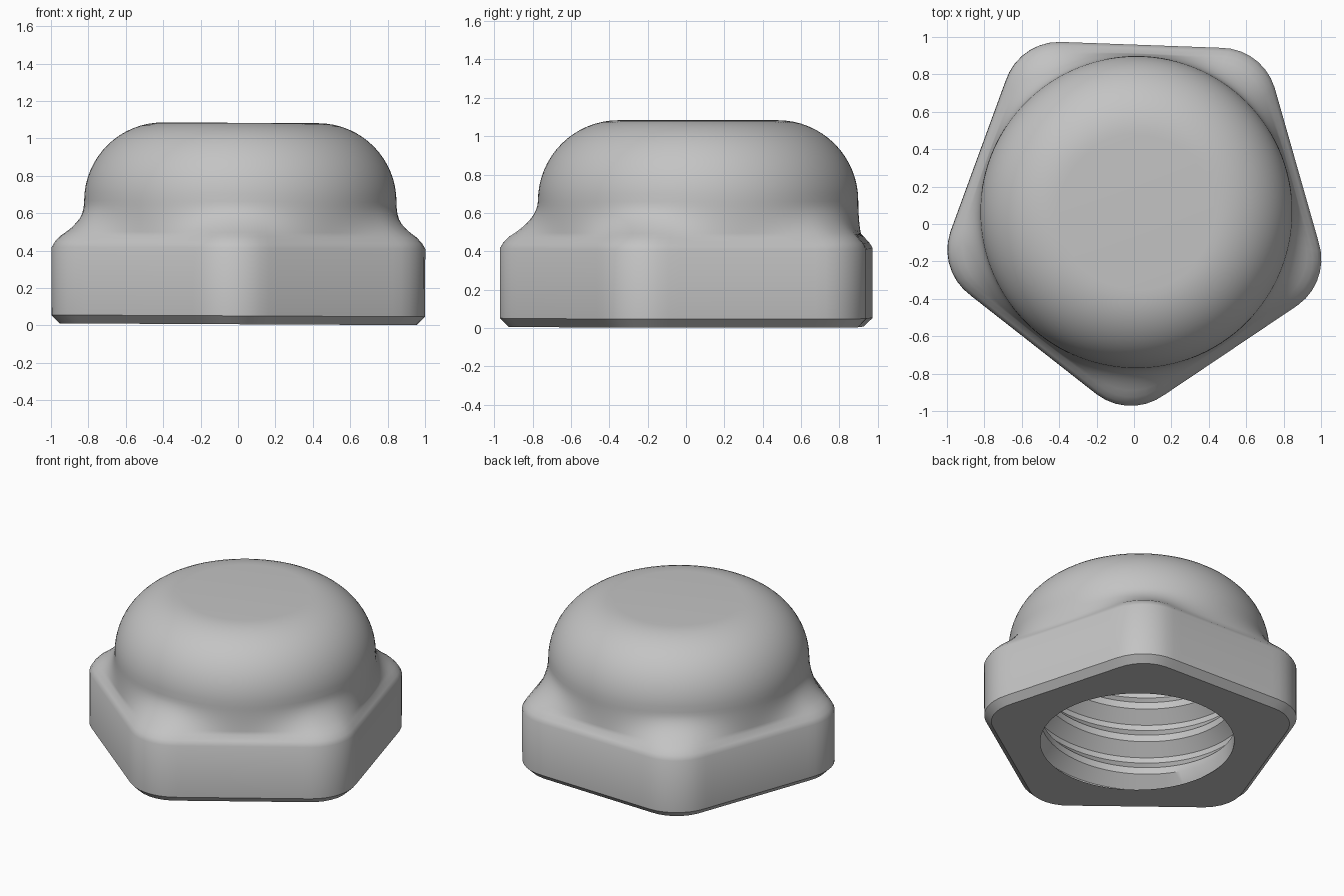
import bpy, bmesh, math
from math import sin, cos, pi, radians

cube = bpy.data.objects.get("Cube")
if cube:
    bpy.data.objects.remove(cube, do_unlink=True)

COLS = 120
APOTHEM, CORNER, TURN = 0.895, 0.30, radians(-92.1)
DOME_R, DOME_ARC, DOME_Z = 0.835, 0.42, 0.657
BORE_R, BORE_TOP, BORE_Y = 0.62, 0.85, -0.02
DEPTH, PITCH, START = 0.075, 0.24, 0.107
HALF = pi / 5

steel = bpy.data.materials.new("plain grey")
steel.use_nodes = True
grey = (0.55, 0.55, 0.55, 1)
steel.diffuse_color = grey
steel.node_tree.nodes["Principled BSDF"].inputs["Base Color"].default_value = grey


def pentagon(a, inset=0.0):
    """Radius of the rounded pentagon, offset inward, at angle a."""
    d = abs((a - TURN + HALF) % (2 * HALF) - HALF)
    c = (APOTHEM - CORNER) / cos(HALF)
    r = CORNER - inset
    if d < math.atan2(r * sin(HALF), c + r * cos(HALF)):
        return c * cos(d) + math.sqrt(r * r - (c * sin(d)) ** 2)
    return (APOTHEM - inset) / cos(HALF - d)


def ring(bm, radius, z, y=0.0):
    out = []
    for i in range(COLS):
        a = 2 * pi * i / COLS
        r = radius(a)
        out.append(bm.verts.new((r * cos(a), y + r * sin(a), z)))
    return out


def bridge(bm, lower, upper):
    for i in range(COLS):
        j = (i + 1) % COLS
        bm.faces.new((lower[i], lower[j], upper[j], upper[i]))


bm = bmesh.new()

# Underside, bottom chamfer, pentagon wall and softened top edge
rings = [
    ring(bm, lambda a: BORE_R, 0, BORE_Y),
    ring(bm, lambda a: pentagon(a, 0.045), 0),
    ring(bm, lambda a: pentagon(a), 0.045),
    ring(bm, lambda a: pentagon(a), 0.408),
    ring(bm, lambda a: pentagon(a, 0.018), 0.438),
]

# Hollow fillet blending the pentagon into the round dome
for k in range(9):
    t = k / 8
    rings.append(ring(
        bm,
        lambda a: DOME_R + (pentagon(a, 0.046) - DOME_R) * (1 - t) ** 2,
        0.468 + (DOME_Z - 0.468) * t))

# Dome shoulder and flat top
for k in range(1, 17):
    t = pi / 2 * k / 16
    rings.append(ring(bm, lambda a: DOME_R - DOME_ARC * (1 - cos(t)),
                      DOME_Z + DOME_ARC * sin(t)))
for lower, upper in zip(rings, rings[1:]):
    bridge(bm, lower, upper)
bm.faces.new(rings[-1])

# Helical thread cut outward into the bore, fading out at both ends
profile = [(0, 1), (0.08, 1), (0.4, 0), (0.6, 0), (0.92, 1)]
columns = []
for i in range(COLS + 1):
    a = 2 * pi * i / COLS
    column = []
    for turn in range(-3, 6):
        for part, cut in profile:
            z = START + PITCH * (turn + part + i / COLS)
            z = min(max(z, 0), BORE_TOP)
            fade = min(1, z / 0.03, (BORE_TOP - z) / 0.06)
            r = BORE_R + DEPTH * cut * fade
            column.append(bm.verts.new((r * cos(a), BORE_Y + r * sin(a), z)))
    columns.append(column)
for c0, c1 in zip(columns, columns[1:]):
    for j in range(len(c0) - 1):
        bm.faces.new((c0[j], c1[j], c1[j + 1], c0[j + 1]))

# Ceiling of the bore
bm.faces.new(ring(bm, lambda a: BORE_R, BORE_TOP, BORE_Y))

bmesh.ops.remove_doubles(bm, verts=bm.verts, dist=0.0004)
bmesh.ops.recalc_face_normals(bm, faces=bm.faces)

mesh = bpy.data.meshes.new("cap_nut")
bm.to_mesh(mesh)
bm.free()
mesh.materials.append(steel)
nut = bpy.data.objects.new("cap_nut", mesh)
bpy.context.collection.objects.link(nut)

# Slight lean and offset
nut.location = (0.009, 0.063, 0.006)
nut.rotation_euler = (0, 0.005, 0)

bpy.ops.object.select_all(action="DESELECT")
nut.select_set(True)
bpy.context.view_layer.objects.active = nut
bpy.ops.object.shade_smooth_by_angle(angle=radians(35))
